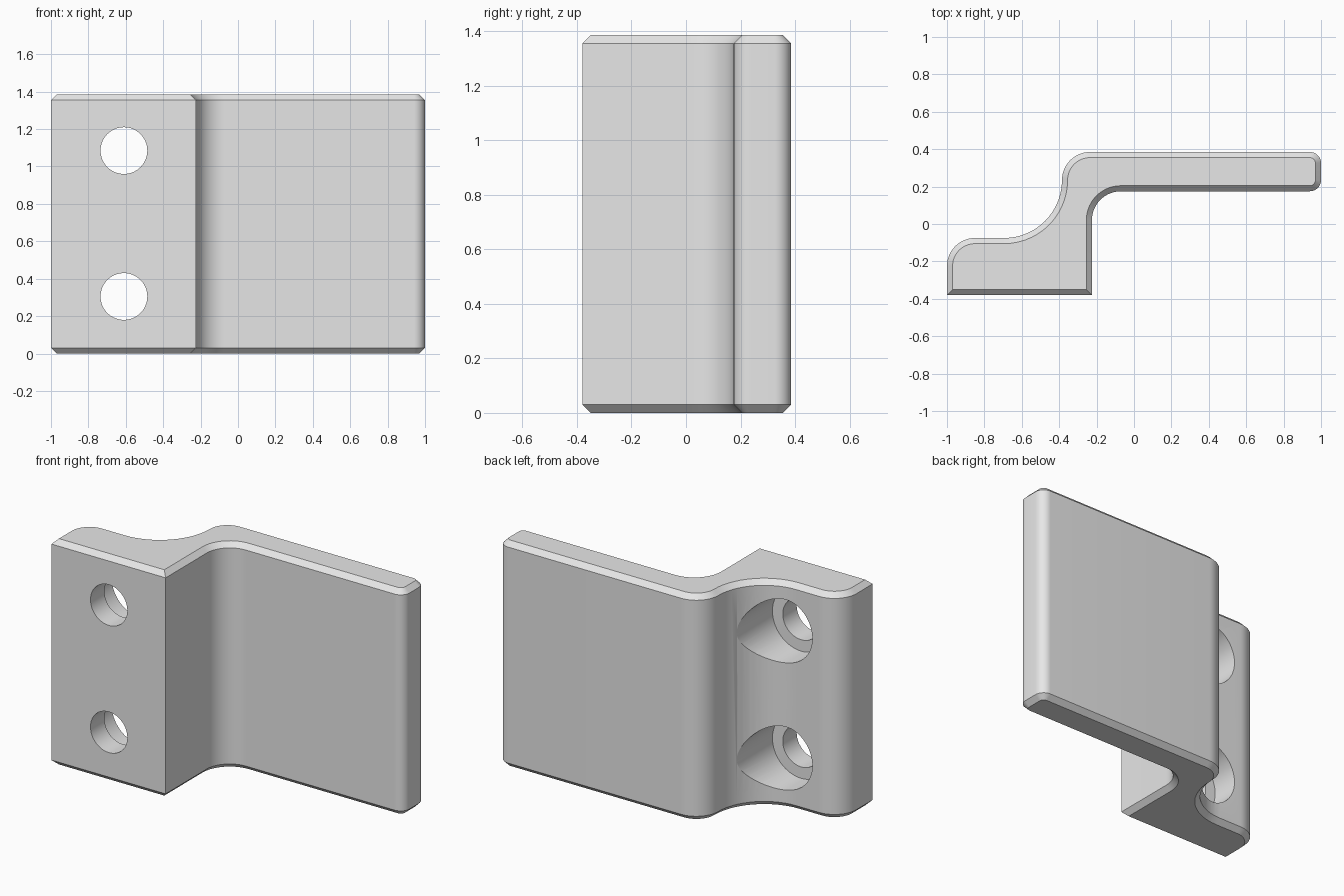
import bpy, bmesh, math
from mathutils import Vector, Matrix

cube = bpy.data.objects.get("Cube")
if cube:
    bpy.data.objects.remove(cube, do_unlink=True)

HEIGHT, CHAMFER, STEPS = 1.385, 0.03, 14

# Outline corners: x, y, fillet radius, incoming edge normal, turn (negative is concave)
CORNERS = [
    (-1, -0.38, 0, 180, 90),
    (-0.225, -0.38, 0, 270, 90),
    (-0.225, 0.175, 0.155, 0, -90),
    (1, 0.175, 0.06, -90, 90),
    (1, 0.385, 0.06, 0, 90),
    (-0.385, 0.385, 0.15, 90, 90),
    (-0.385, -0.075, 0.31, 180, -90),
    (-1, -0.075, 0.15, 90, 90),
]


def direction(degrees):
    a = math.radians(degrees)
    return Vector((math.cos(a), math.sin(a)))


def outline(inset):
    """Filleted outline, moved inward by the inset."""
    points = []
    for x, y, r, start, turn in CORNERS:
        corner = Vector((x, y))
        diagonal = direction(start) + direction(start + turn)
        if r == 0:
            points.append(corner - diagonal * inset)
            continue
        side = 1 if turn > 0 else -1
        centre = corner - diagonal * r * side
        for i in range(STEPS + 1):
            n = direction(start + turn * i / STEPS)
            points.append(centre + n * side * (r - side * inset))
    return points


def make_object(name, bm):
    bmesh.ops.recalc_face_normals(bm, faces=bm.faces)
    mesh = bpy.data.meshes.new(name)
    bm.to_mesh(mesh)
    bm.free()
    obj = bpy.data.objects.new(name, mesh)
    bpy.context.collection.objects.link(obj)
    return obj


def hole_cutter(name, radius, y0, y1, z):
    bm = bmesh.new()
    place = Matrix.Translation((-0.61, (y0 + y1) / 2, z)) @ Matrix.Rotation(math.pi / 2, 4, 'X')
    bmesh.ops.create_cone(bm, cap_ends=True, segments=64, radius1=radius,
                          radius2=radius, depth=y1 - y0, matrix=place)
    obj = make_object(name, bm)
    obj.hide_render = True
    return obj


# Bracket body: stacked outlines with chamfered top and bottom rims
bm = bmesh.new()
rings = []
for z, inset in ((0, CHAMFER), (CHAMFER, 0), (HEIGHT - CHAMFER, 0), (HEIGHT, CHAMFER)):
    rings.append([bm.verts.new((p.x, p.y, z)) for p in outline(inset)])
for low, high in zip(rings, rings[1:]):
    for i in range(len(low)):
        j = (i + 1) % len(low)
        bm.faces.new((low[i], low[j], high[j], high[i]))
bm.faces.new(rings[0][::-1])
bm.faces.new(rings[-1])
bracket = make_object("bracket", bm)

# Grey finish
grey = bpy.data.materials.new("light grey")
grey.use_nodes = True
colour = (0.8, 0.8, 0.8, 1)
grey.diffuse_color = colour
grey.node_tree.nodes["Principled BSDF"].inputs["Base Color"].default_value = colour
bracket.data.materials.append(grey)

# Two screw holes, counterbored from the back
cutters = []
for z in (0.305, 1.085):
    cutters.append(hole_cutter("screw_hole_cutter", 0.125, -0.6, 0.3, z))
    cutters.append(hole_cutter("counterbore_cutter", 0.195, -0.245, 0.6, z))
for cutter in cutters:
    mod = bracket.modifiers.new("cut", 'BOOLEAN')
    mod.operation = 'DIFFERENCE'
    mod.solver = 'EXACT'
    mod.object = cutter

# Bake the cuts, then drop the cutters
bpy.context.view_layer.update()
evaluated = bracket.evaluated_get(bpy.context.evaluated_depsgraph_get())
cut_mesh = bpy.data.meshes.new_from_object(evaluated)
bracket.modifiers.clear()
bracket.data = cut_mesh
cut_mesh.materials.clear()
cut_mesh.materials.append(grey)
for polygon in cut_mesh.polygons:
    polygon.material_index = 0
for cutter in cutters:
    bpy.data.objects.remove(cutter, do_unlink=True)

# Smooth fillets, crisp chamfers
bpy.ops.object.select_all(action='DESELECT')
bracket.select_set(True)
bpy.context.view_layer.objects.active = bracket
bpy.ops.object.shade_smooth_by_angle(angle=math.radians(25))
